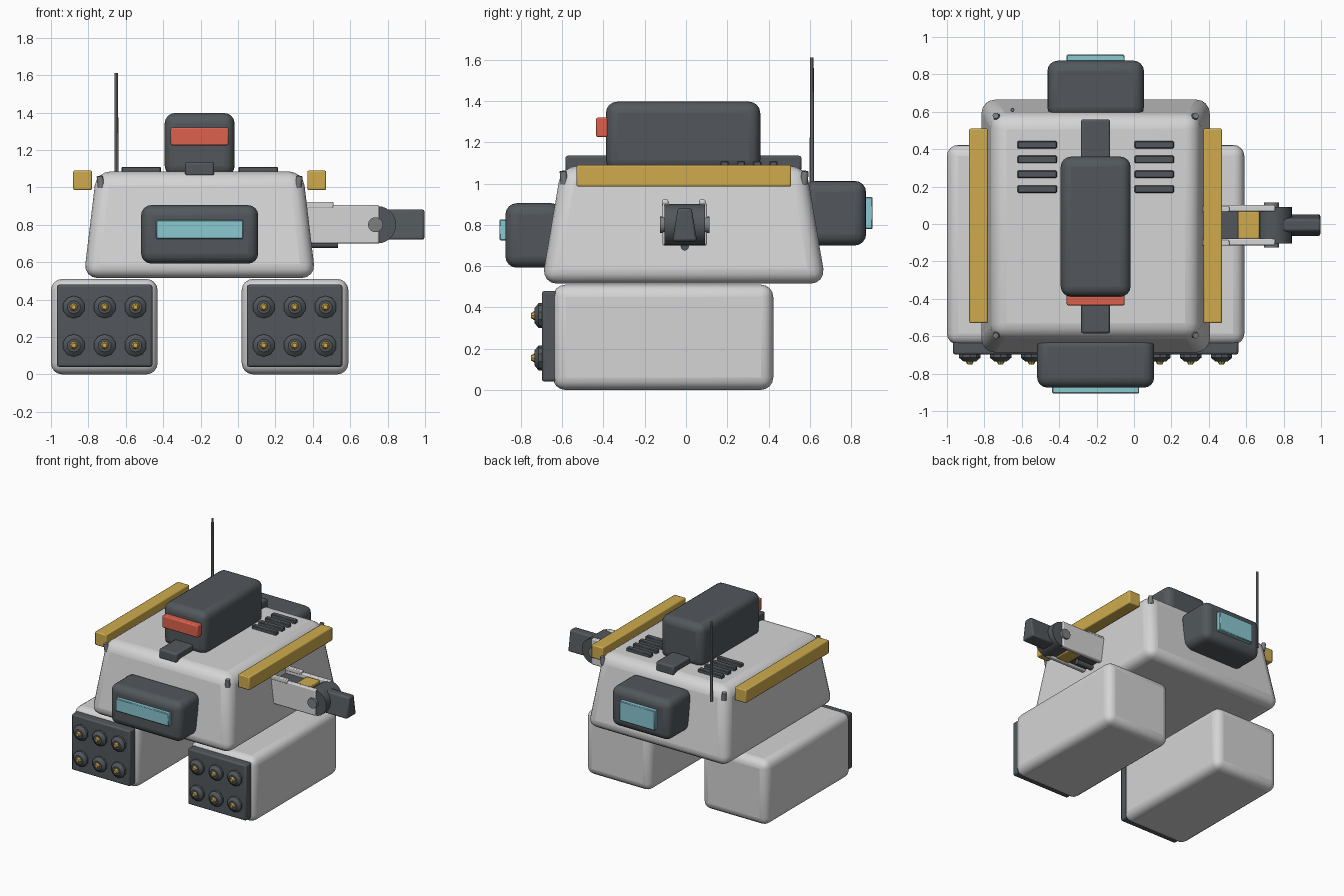
import bpy, bmesh, math
from mathutils import Matrix, Vector

if "Cube" in bpy.data.objects:
    bpy.data.objects.remove(bpy.data.objects["Cube"])


def material(name, rgb):
    m = bpy.data.materials.new(name)
    m.diffuse_color = (*rgb, 1)
    m.use_nodes = True
    m.node_tree.nodes["Principled BSDF"].inputs["Base Color"].default_value = m.diffuse_color
    return m


WHITE = material("light_grey", (0.66, 0.66, 0.66))
DARK = material("dark_grey", (0.085, 0.097, 0.107))
YELLOW = material("mustard", (0.62, 0.41, 0.075))
RED = material("red", (0.72, 0.12, 0.075))
CYAN = material("pale_cyan", (0.26, 0.58, 0.65))
METAL = material("metal_grey", (0.2, 0.21, 0.22))


def finish(name, bm, mat, bevel=0, segments=3):
    mesh = bpy.data.meshes.new(name)
    bmesh.ops.recalc_face_normals(bm, faces=bm.faces)
    bm.to_mesh(mesh)
    bm.free()
    mesh.materials.append(mat)
    ob = bpy.data.objects.new(name, mesh)
    bpy.context.collection.objects.link(ob)
    if bevel:
        mod = ob.modifiers.new("bevel", "BEVEL")
        mod.width, mod.segments, mod.limit_method = bevel, segments, "NONE"
    bpy.context.view_layer.objects.active = ob
    ob.select_set(True)
    bpy.ops.object.shade_smooth_by_angle(angle=math.radians(35))
    ob.select_set(False)
    return ob


def box(name, x, y, z, mat, bevel=0.0, segments=3, top=(1, 1)):
    """Box from (min, max) ranges; top scales the upper face in x and y."""
    bm = bmesh.new()
    bmesh.ops.create_cube(bm, size=1)
    for v in bm.verts:
        sx, sy = top if v.co.z > 0 else (1, 1)
        v.co = Vector(((x[0] + x[1]) / 2 + v.co.x * sx * (x[1] - x[0]),
                       (y[0] + y[1]) / 2 + v.co.y * sy * (y[1] - y[0]),
                       (z[0] + z[1]) / 2 + v.co.z * (z[1] - z[0])))
    return finish(name, bm, mat, bevel, segments)


def rod(name, start, end, r1, mat, r2=None, sides=12):
    """Cylinder or cone between two points."""
    a, b = Vector(start), Vector(end)
    turn = (b - a).to_track_quat("Z", "Y").to_matrix().to_4x4()
    bm = bmesh.new()
    bmesh.ops.create_cone(bm, cap_ends=True, segments=sides, radius1=r1,
                          radius2=r1 if r2 is None else r2, depth=(b - a).length,
                          matrix=Matrix.Translation((a + b) / 2) @ turn)
    return finish(name, bm, mat)


CX = -0.205  # the hull is centred here, the arm sticks out to the right

# Hull with sloping sides
box("hull", (CX - 0.62, CX + 0.62), (-0.7, 0.678), (0.515, 1.085), WHITE, 0.075, 4, (0.89, 0.86))

# Feet with launcher racks
for side, label in ((-1, "left"), (1, "right")):
    fx = CX + side * 0.51
    box(label + "_foot", (fx - 0.285, fx + 0.285), (-0.645, 0.423), (0, 0.51), WHITE, 0.06, 4)
    rx = CX + side * 0.508
    box(label + "_rack", (rx - 0.255, rx + 0.255), (-0.698, -0.6), (0.04, 0.48), DARK, 0.012, 2)
    for col in (-1, 0, 1):
        for z in (0.155, 0.36):
            px = rx + col * 0.165
            rod("launcher_collar", (px, -0.69, z), (px, -0.715, z), 0.06, DARK, 0.06, 10)
            rod("launcher_cone", (px, -0.715, z), (px, -0.735, z), 0.06, DARK, 0.035, 10)
            rod("launcher_tip", (px, -0.73, z), (px, -0.752, z), 0.025, YELLOW, 0.012, 8)

# Yellow side rails, vents and bolts
for side, label in ((-1, "left"), (1, "right")):
    x = CX + side * 0.626
    box(label + "_rail", (x - 0.05, x + 0.05), (-0.53, 0.51), (0.985, 1.09), YELLOW, 0.008, 2)
    vx = CX + side * 0.313
    for i in range(4):
        y = 0.187 + i * 0.079
        box(label + "_vent", (vx - 0.105, vx + 0.105), (y - 0.02, y + 0.02), (1.06, 1.11), DARK, 0.005, 1)
    for y in (-0.588, 0.57):
        bx = CX + side * 0.525
        rod("bolt", (bx, y, 1.0), (bx + side * 0.01, y * 1.015, 1.06), 0.021, METAL, 0.016)

# Upper cabin with spine and red visor
box("spine", (CX - 0.078, CX + 0.078), (-0.585, 0.56), (1.06, 1.135), DARK, 0.012, 2)
box("cabin", (CX - 0.187, CX + 0.187), (-0.388, 0.36), (1.06, 1.397), DARK, 0.055, 4)
box("red_visor", (CX - 0.155, CX + 0.155), (-0.435, -0.37), (1.225, 1.32), RED, 0.008, 2)

# Front and rear sensor housings
box("front_housing", (CX - 0.313, CX + 0.313), (-0.875, -0.6), (0.592, 0.905), DARK, 0.055, 4)
box("front_lens", (CX - 0.233, CX + 0.233), (-0.905, -0.86), (0.725, 0.825), CYAN, 0.005, 1)
box("rear_housing", (CX - 0.258, CX + 0.258), (0.57, 0.873), (0.7, 1.013), DARK, 0.055, 4)
box("rear_lens", (CX - 0.155, CX + 0.155), (0.86, 0.905), (0.78, 0.935), CYAN, 0.005, 1)

# Antenna
rod("antenna", (-0.65, 0.61, 0.98), (-0.65, 0.61, 1.61), 0.011, METAL, 0.009, 8)

# Arm: side plates, core, elbow and hand
AY = -0.006
for s in (-1, 1):
    y = AY + s * 0.09
    box("arm_plate", (0.33, 0.755), (y - 0.018, y + 0.018), (0.7, 0.905), WHITE, 0.008, 2)
    box("arm_top_bar", (0.33, 0.51), (y - 0.02, y + 0.01), (0.89, 0.922), WHITE, 0.006, 2)
    rod("elbow_pin", (0.735, AY + s * 0.08, 0.8), (0.735, AY + s * 0.12, 0.8), 0.04, METAL, sides=16)
box("arm_core", (0.33, 0.72), (AY - 0.075, AY + 0.075), (0.715, 0.87), DARK)
box("arm_yellow_block", (0.555, 0.67), (AY - 0.073, AY + 0.073), (0.705, 0.893), YELLOW, 0.006, 2)
rod("arm_lower_pipe", (0.36, AY, 0.695), (0.535, AY, 0.695), 0.02, DARK)
rod("elbow", (0.745, AY - 0.098, 0.8), (0.745, AY + 0.098, 0.8), 0.1, DARK, sides=24)
box("hand", (0.78, 0.997), (AY - 0.06, AY + 0.06), (0.72, 0.882), DARK, 0.012, 2, (1, 0.55))
